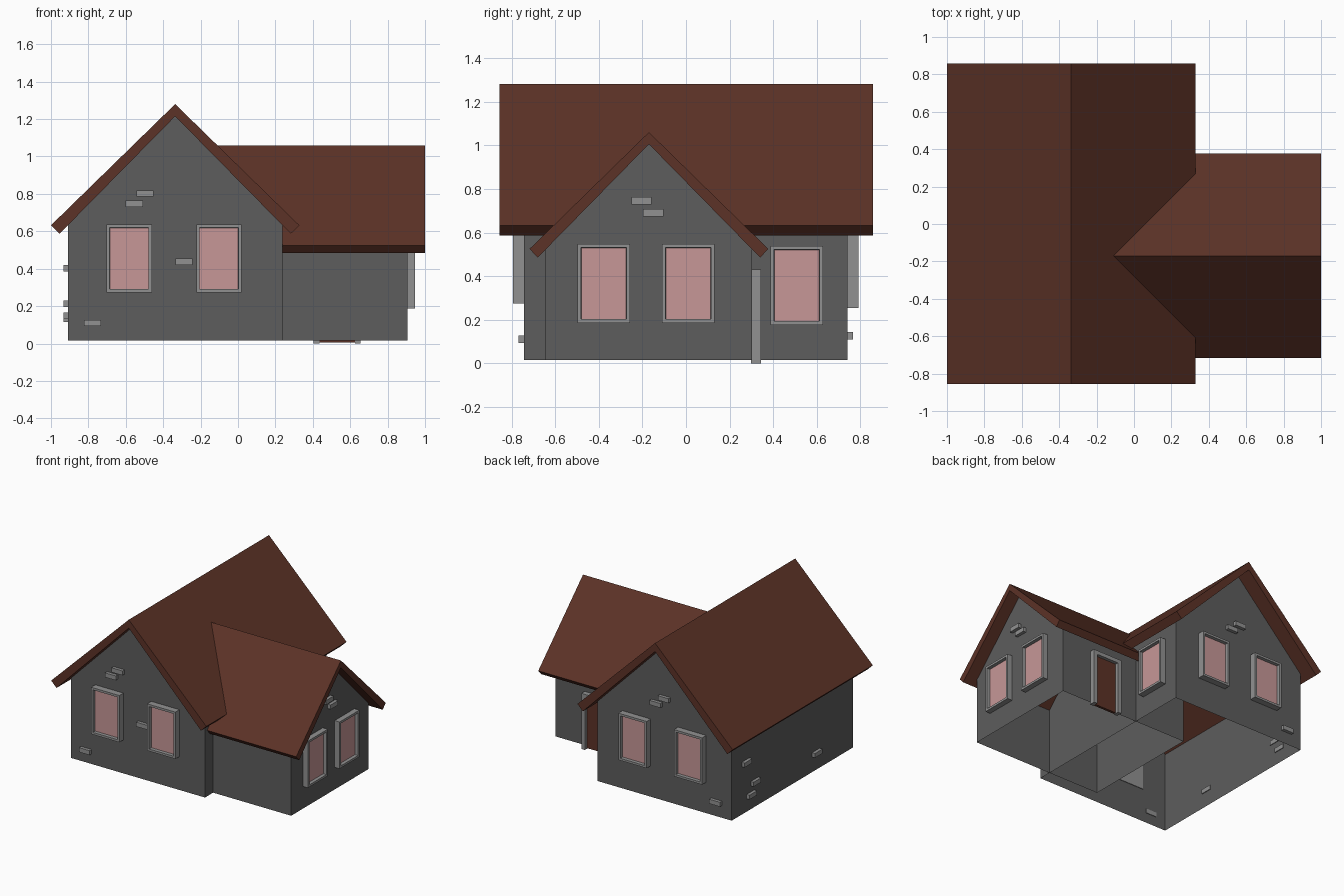
import bpy, bmesh
from mathutils import Vector

if "Cube" in bpy.data.objects:
    bpy.data.objects.remove(bpy.data.objects["Cube"])


def material(name, rgb):
    m = bpy.data.materials.new(name)
    m.diffuse_color = (*rgb, 1)
    m.use_nodes = True
    m.node_tree.nodes["Principled BSDF"].inputs["Base Color"].default_value = m.diffuse_color
    return m


ROOF = material("roof brown", (0.107, 0.032, 0.020))
WALL = material("wall grey", (0.110, 0.110, 0.110))
TRIM = material("trim grey", (0.285, 0.285, 0.285))
PANE = material("pane pink", (0.57, 0.31, 0.31))


def finish(name, bm, *mats):
    bmesh.ops.recalc_face_normals(bm, faces=bm.faces)
    me = bpy.data.meshes.new(name)
    bm.to_mesh(me)
    bm.free()
    for m in mats:
        me.materials.append(m)
    ob = bpy.data.objects.new(name, me)
    bpy.context.collection.objects.link(ob)
    return ob


def prism(name, mat, profile, axis, a, b, keep=None):
    """Extrude a profile of (across, z) points along x or y from a to b."""
    bm = bmesh.new()

    def ring(t):
        return [bm.verts.new((t, u, z) if axis == "x" else (u, t, z)) for u, z in profile]
    r0, r1 = ring(a), ring(b)
    bm.faces.new(r0)
    bm.faces.new(r1)
    n = len(profile)
    for i in range(n):
        if keep is None or i in keep:
            j = (i + 1) % n
            bm.faces.new((r0[i], r0[j], r1[j], r1[i]))
    return finish(name, bm, mat)


def wing(name, axis, mid, half_wall, wall_ends, roof_ends, top, eave, inner_top, inner_eave):
    """Gabled walls, open below and above, with a folded roof slab."""
    (ox, oz), (ix, iz) = eave, inner_eave
    wall_z = inner_top - (inner_top - iz) * half_wall / ix
    walls = [(mid - half_wall, 0.015), (mid + half_wall, 0.015),
             (mid + half_wall, wall_z), (mid, inner_top), (mid - half_wall, wall_z)]
    prism(name + "_walls", WALL, walls, axis, *wall_ends, keep=(1, 4))
    roof = [(mid - ox, oz), (mid, top), (mid + ox, oz),
            (mid + ix, iz), (mid, inner_top), (mid - ix, iz)]
    prism(name + "_roof", ROOF, roof, axis, *roof_ends)


wing("main_wing", "y", -0.336, 0.573, (-0.742, 0.74), (-0.855, 0.858),
     1.28, (0.664, 0.632), 1.215, (0.618, 0.587))
wing("side_wing", "x", -0.17, 0.473, (-0.2, 0.905), (-0.2, 1.0),
     1.06, (0.547, 0.525), 1.005, (0.51, 0.485))


def plate(wall, u0, u1, z0, z1, depth):
    """Box standing out of a wall given as (axis, plane, outward sign)."""
    axis, p, s = wall
    bm = bmesh.new()
    bmesh.ops.create_cube(bm, size=1)
    for v in bm.verts:
        u = u0 if v.co.x < 0 else u1
        z = z0 if v.co.z < 0 else z1
        t = p - s * 0.005 if v.co.y < 0 else p + s * depth
        v.co = (t, u, z) if axis == "x" else (u, t, z)
    bmesh.ops.recalc_face_normals(bm, faces=bm.faces)
    return bm


FRONT, BACK = ("y", -0.742, -1), ("y", 0.74, 1)
LEFT, COURT, END = ("x", -0.908, -1), ("x", 0.235, 1), ("x", 0.905, 1)
DOORWALL = ("y", 0.303, 1)


def window(name, wall, u, z, depth):
    """Frame with a recessed pane, centred on u, z."""
    bm = plate(wall, u - 0.121, u + 0.121, z - 0.181, z + 0.181, depth)
    n = Vector((wall[2], 0, 0) if wall[0] == "x" else (0, wall[2], 0))
    face = max(bm.faces, key=lambda f: f.normal.dot(n))
    bmesh.ops.inset_region(bm, faces=[face], thickness=0.024)
    bmesh.ops.inset_region(bm, faces=[face], thickness=0.002, depth=-0.025)
    face.material_index = 1
    finish(name, bm, TRIM, PANE)


# Windows
for i, (wall, u, z, d) in enumerate([
        (FRONT, -0.582, 0.455, 0.05), (FRONT, -0.102, 0.455, 0.05),
        (BACK, -0.57, 0.435, 0.05), (BACK, -0.095, 0.435, 0.05),
        (END, -0.377, 0.367, 0.042), (END, 0.01, 0.367, 0.042),
        (COURT, 0.508, 0.358, 0.05)]):
    window(f"window_{i + 1}", wall, u, z, d)

# Loose bricks showing on the walls
for i, (wall, u, z) in enumerate([
        (FRONT, -0.555, 0.748), (FRONT, -0.498, 0.802), (FRONT, -0.288, 0.438), (FRONT, -0.778, 0.11),
        (BACK, -0.27, 0.755), (BACK, -0.34, 0.81), (BACK, -0.78, 0.127),
        (LEFT, 0.57, 0.402), (LEFT, 0.46, 0.212), (LEFT, 0.51, 0.131), (LEFT, -0.29, 0.148),
        (END, -0.205, 0.746), (END, -0.15, 0.69)]):
    finish(f"brick_{i + 1}", plate(wall, u - 0.046, u + 0.046, z - 0.017, z + 0.017, 0.025), TRIM)

# Door with its surround
for name, u0, u1, z0, z1, d, m in [
        ("door_jamb_left", 0.405, 0.435, 0, 0.43, 0.04, TRIM),
        ("door_jamb_right", 0.625, 0.655, 0, 0.43, 0.04, TRIM),
        ("door_lintel", 0.435, 0.625, 0.4, 0.43, 0.04, TRIM),
        ("door", 0.435, 0.625, 0.005, 0.4, 0.015, ROOF)]:
    finish(name, plate(DOORWALL, u0, u1, z0, z1, d), m)
